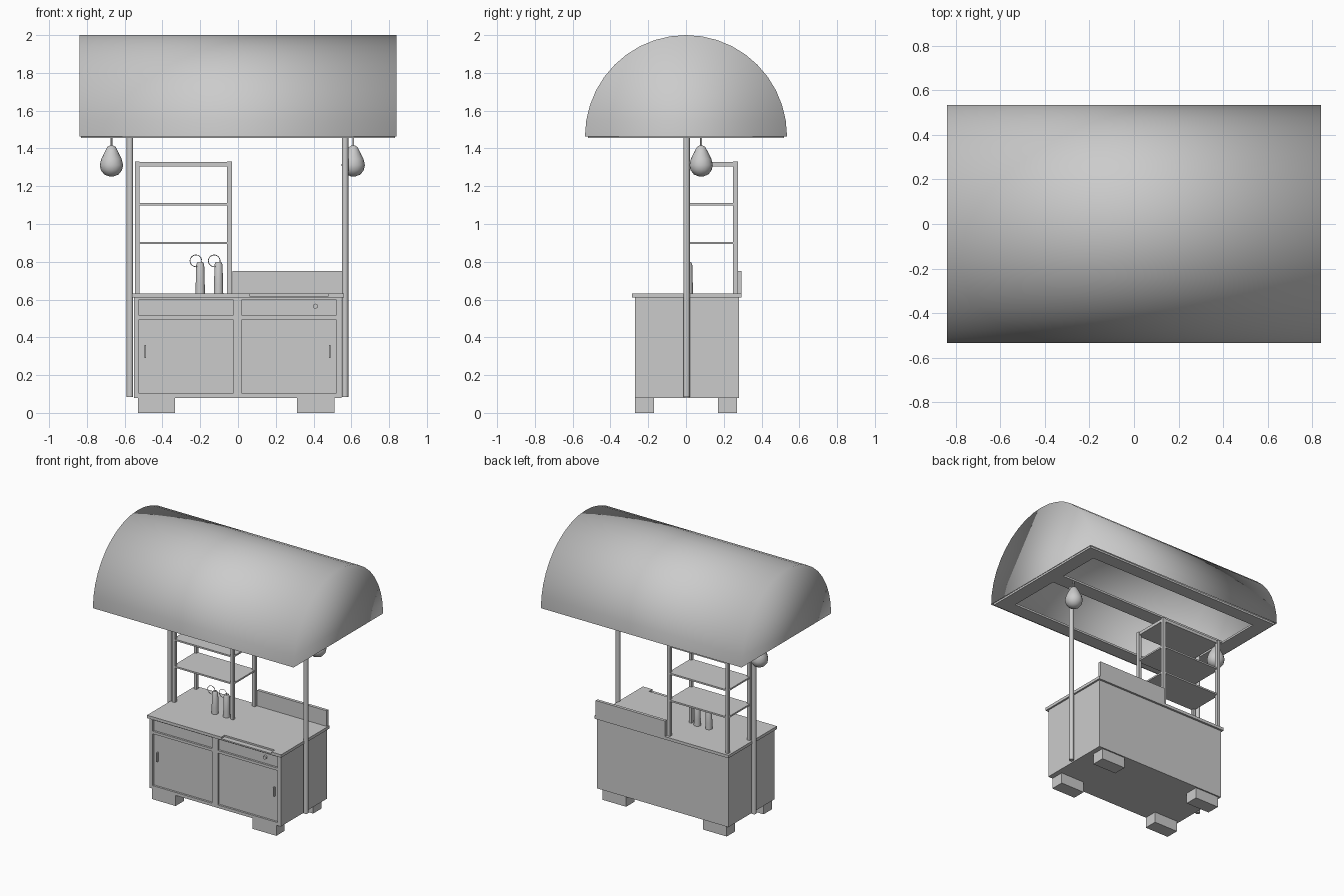
import bpy, bmesh, math

cube = bpy.data.objects.get("Cube")
if cube:
    bpy.data.objects.remove(cube)

grey = bpy.data.materials.new("plain grey")
grey.use_nodes = True
COLOUR = (0.6, 0.6, 0.6, 1)
grey.diffuse_color = COLOUR
grey.node_tree.nodes["Principled BSDF"].inputs["Base Color"].default_value = COLOUR


def finish(name, bm, smooth=False):
    mesh = bpy.data.meshes.new(name)
    bmesh.ops.recalc_face_normals(bm, faces=bm.faces)
    for f in bm.faces:
        f.smooth = smooth
    bm.to_mesh(mesh)
    bm.free()
    mesh.materials.append(grey)
    obj = bpy.data.objects.new(name, mesh)
    bpy.context.collection.objects.link(obj)
    return obj


def boxes(name, parts):
    """One object from boxes given as (x range, y range, z range)."""
    bm = bmesh.new()
    for spans in parts:
        verts = bmesh.ops.create_cube(bm, size=1)["verts"]
        for v in verts:
            v.co = [(a + b) / 2 + c * (b - a) for c, (a, b) in zip(v.co, spans)]
    return finish(name, bm)


def lathe(name, profile, x, y, sides=16):
    """Turned part from a (radius, height) profile, closed at both ends."""
    bm = bmesh.new()
    rings = [[bm.verts.new((x + r * math.cos(math.tau * i / sides),
                            y + r * math.sin(math.tau * i / sides), z))
              for i in range(sides)] for r, z in profile]
    for low, high in zip(rings, rings[1:]):
        for i in range(sides):
            j = (i + 1) % sides
            bm.faces.new((low[i], low[j], high[j], high[i]))
    bm.faces.new(rings[0])
    bm.faces.new(rings[-1])
    obj = finish(name, bm)
    bpy.ops.object.select_all(action="DESELECT")
    obj.select_set(True)
    bpy.context.view_layer.objects.active = obj
    bpy.ops.object.shade_smooth_by_angle(angle=math.radians(50))
    return obj


# Barrel roof: half cylinder with closed ends and an open underside
bm = bmesh.new()
SEGMENTS = 20
ends = [[bm.verts.new((x, 0.535 * math.cos(math.pi * i / SEGMENTS),
                       1.463 + 0.537 * math.sin(math.pi * i / SEGMENTS)))
         for i in range(SEGMENTS + 1)] for x in (-0.84, 0.84)]
for i in range(SEGMENTS):
    bm.faces.new((ends[0][i], ends[0][i + 1], ends[1][i + 1], ends[1][i]))
for end in ends:
    bm.faces.new(end)
finish("roof", bm, smooth=True)

# Flat frame under the roof and the beam between the poles
Z = (1.455, 1.47)
boxes("roof_frame", [((-0.83, 0.83), (-0.52, -0.42), Z), ((-0.83, 0.83), (0.42, 0.52), Z),
                     ((-0.83, -0.72), (-0.42, 0.42), Z), ((0.72, 0.83), (-0.42, 0.42), Z)])
boxes("roof_beam", [((-0.72, 0.72), (-0.02, 0.09), (1.46, 1.475))])

# Poles and hanging lamps
for side, pole_x, lamp_x in (("right", -0.572, -0.67), ("left", 0.567, 0.61)):
    lathe(side + "_pole", [(0.017, 0.085), (0.017, 1.47)], pole_x, 0.003, 12)
    lathe(side + "_lamp", [(0.012, 1.252), (0.038, 1.262), (0.056, 1.285), (0.062, 1.312),
                           (0.054, 1.345), (0.034, 1.385), (0.022, 1.408), (0.008, 1.416)],
          lamp_x, 0.08)
    lathe(side + "_lamp_cord", [(0.005, 1.41), (0.005, 1.47)], lamp_x, 0.08, 8)

# Cabinet with a raised front frame around recessed doors and drawers
boxes("cabinet", [((-0.55, 0.547), (-0.255, 0.28), (0.08, 0.612))])
FRONT = (-0.27, -0.255)
frame = [(span, FRONT, (0.08, 0.612)) for span in ((-0.55, -0.525), (-0.027, 0.02), (0.518, 0.547))]
for left, right in ((-0.525, -0.027), (0.02, 0.518)):
    frame += [((left, right), FRONT, span) for span in ((0.08, 0.103), (0.495, 0.515), (0.6, 0.612))]
boxes("cabinet_front_frame", frame)
boxes("door_handles", [((x - 0.004, x + 0.004), (-0.27, -0.255), (0.29, 0.36)) for x in (-0.492, 0.487)])
knob = lathe("drawer_knob", [(0.013, 0), (0.013, 0.02)], 0, 0)
knob.rotation_euler.x = math.pi / 2
knob.location = (0.41, -0.25, 0.565)
boxes("feet", [(x, y, (0, 0.08)) for x in ((-0.53, -0.333), (0.312, 0.51))
               for y in ((-0.27, -0.17), (0.17, 0.27))])

# Countertop with a shallow step cut in its front edge
boxes("countertop", [((-0.562, 0.56), (-0.285, 0.295), (0.61, 0.62)),
                     ((-0.562, 0.56), (-0.245, 0.295), (0.62, 0.632)),
                     ((-0.562, 0.06), (-0.285, -0.245), (0.62, 0.632)),
                     ((0.48, 0.56), (-0.285, -0.245), (0.62, 0.632))])
boxes("backsplash", [((-0.03, 0.55), (0.272, 0.295), (0.63, 0.75))])

# Shelf rack: four posts, a top and two shelves
boxes("rack_posts", [(x, y, (0.63, 1.33)) for x in ((-0.545, -0.522), (-0.057, -0.033))
                     for y in ((-0.01, 0.014), (0.25, 0.274))])
boxes("rack_shelves", [((-0.54, -0.038), (-0.005, 0.27), z)
                       for z in ((0.894, 0.906), (1.098, 1.11), (1.305, 1.328))])

# Two tapered bottles with wire rings
for name, x in (("outer", -0.2), ("inner", -0.103)):
    lathe(name + "_bottle", [(0.025, 0.63), (0.024, 0.68), (0.021, 0.785), (0.014, 0.8)], x, 0.012)
    bpy.ops.mesh.primitive_torus_add(major_segments=24, minor_segments=6, major_radius=0.031,
                                     minor_radius=0.002, location=(x - 0.023, 0.0, 0.805),
                                     rotation=(math.pi / 2, 0, 0))
    ring = bpy.context.object
    ring.name = name + "_bottle_ring"
    ring.data.materials.append(grey)
